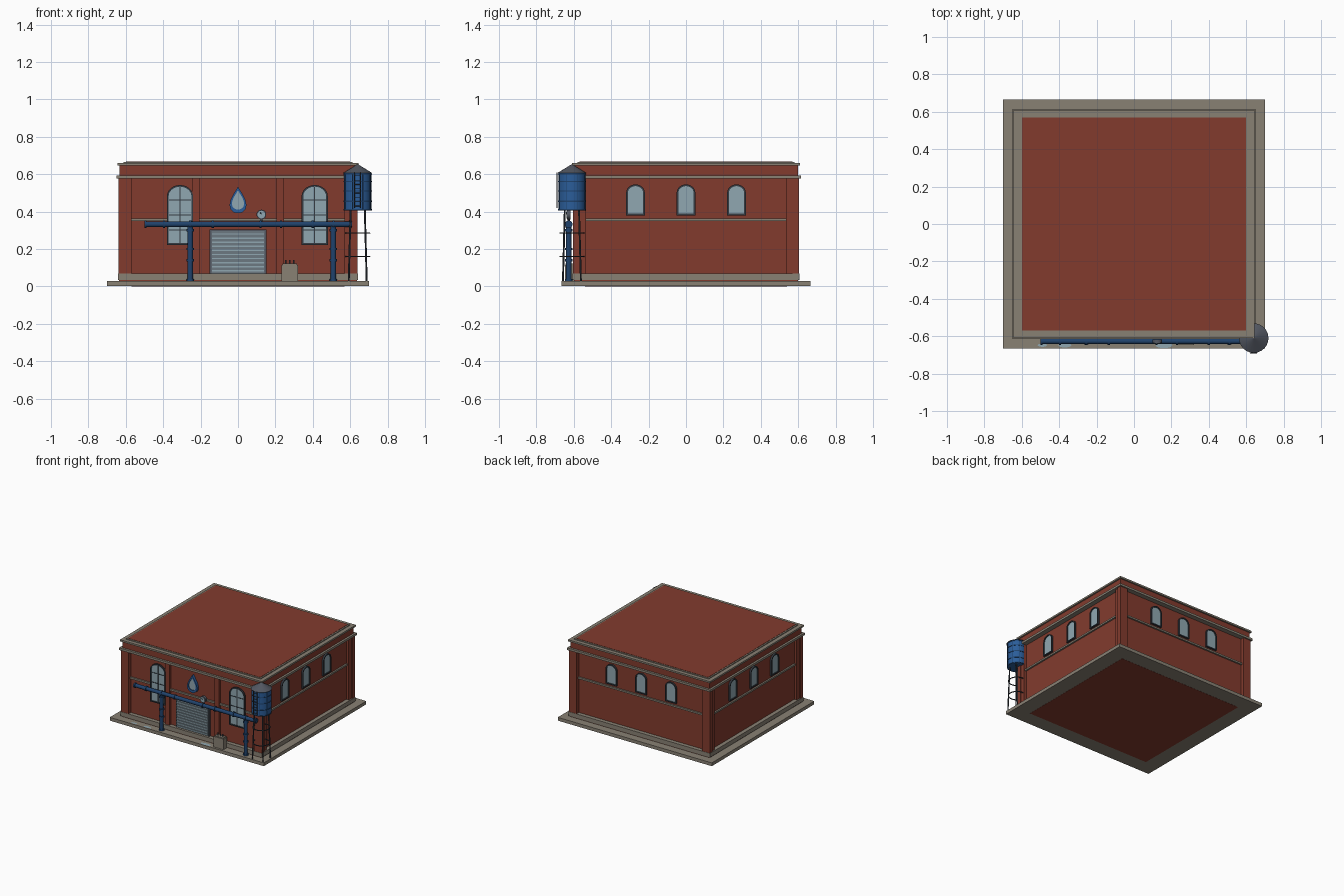
import bpy, bmesh, math
from mathutils import Vector

cube = bpy.data.objects.get("Cube")
if cube:
    bpy.data.objects.remove(cube, do_unlink=True)


def material(name, r, g, b):
    m = bpy.data.materials.new(name)
    m.use_nodes = True
    m.diffuse_color = (r, g, b, 1)
    m.node_tree.nodes["Principled BSDF"].inputs["Base Color"].default_value = (r, g, b, 1)
    return m


BRICK = material("brick red", .225, .044, .027)
STONE = material("stone", .25, .22, .175)
BLUE = material("tank blue", .024, .11, .32)
PIPE = material("pipe blue", .014, .055, .15)
GLASS = material("pale glass", .28, .39, .44)
DARK = material("dark metal", .035, .043, .055)
SLATE = material("slate grey", .085, .095, .12)
SLAT = material("shutter grey", .15, .19, .22)


def finish(name, bm, mat, smooth=False, loc=(0, 0, 0), turn=0):
    bmesh.ops.recalc_face_normals(bm, faces=bm.faces)
    me = bpy.data.meshes.new(name)
    bm.to_mesh(me)
    bm.free()
    me.materials.append(mat)
    ob = bpy.data.objects.new(name, me)
    bpy.context.collection.objects.link(ob)
    ob.location = loc
    ob.rotation_euler.z = turn
    if smooth:
        bpy.ops.object.select_all(action='DESELECT')
        ob.select_set(True)
        bpy.context.view_layer.objects.active = ob
        bpy.ops.object.shade_smooth_by_angle()
    return ob


def box(name, mat, x0, x1, y0, y1, z0, z1, loc=(0, 0, 0), turn=0):
    bm = bmesh.new()
    bmesh.ops.create_cube(bm, size=1)
    for v in bm.verts:
        v.co = ((x0 + x1) / 2 + v.co.x * (x1 - x0),
                (y0 + y1) / 2 + v.co.y * (y1 - y0),
                (z0 + z1) / 2 + v.co.z * (z1 - z0))
    return finish(name, bm, mat, loc=loc, turn=turn)


def block(name, mat, hx, hy, z0, z1):
    return box(name, mat, -hx, hx, -hy, hy, z0, z1)


def rod(name, mat, a, b, r, r2=None, sides=16):
    a, b = Vector(a), Vector(b)
    d = b - a
    bm = bmesh.new()
    bmesh.ops.create_cone(bm, cap_ends=True, segments=sides, radius1=r,
                          radius2=r if r2 is None else r2, depth=d.length)
    bm.transform(d.to_track_quat('Z', 'Y').to_matrix().to_4x4())
    bmesh.ops.translate(bm, verts=bm.verts, vec=(a + b) / 2)
    return finish(name, bm, mat, smooth=True)


def plate(name, mat, outline, depth, loc, turn=0):
    # solid plate standing upright, front towards local -y
    bm = bmesh.new()
    face = bm.faces.new([bm.verts.new((u, 0, v)) for u, v in outline])
    out = bmesh.ops.extrude_face_region(bm, geom=[face])["geom"]
    moved = [g for g in out if isinstance(g, bmesh.types.BMVert)]
    bmesh.ops.translate(bm, verts=moved, vec=(0, -depth, 0))
    return finish(name, bm, mat, loc=loc, turn=turn)


def rim(name, mat, outer, inner, depth, loc, turn=0):
    # raised border between two outlines of equal length
    bm = bmesh.new()
    rows = [[bm.verts.new((u, y, v)) for u, v in line]
            for line, y in ((outer, 0), (outer, -depth), (inner, -depth), (inner, 0))]
    n = len(outer)
    for k in range(4):
        p, q = rows[k], rows[(k + 1) % 4]
        for i in range(n):
            j = (i + 1) % n
            bm.faces.new((p[i], p[j], q[j], q[i]))
    return finish(name, bm, mat, loc=loc, turn=turn)


def arch(w, h, rise, inset=0):
    a, top = w / 2 - inset, h - rise
    pts = [(-a, inset), (a, inset)]
    pts += [(a * math.cos(t * math.pi / 12), top + (rise - inset) * math.sin(t * math.pi / 12))
            for t in range(13)]
    return pts


def arched_window(name, w, h, rise, loc, turn=0, bars=0):
    rim(name + "_frame", DARK, arch(w, h, rise), arch(w, h, rise, .009), .014, loc, turn)
    plate(name + "_glass", GLASS, arch(w, h, rise, .006), .007, loc, turn)
    if bars:
        box(name + "_mullion", DARK, -.003, .003, -.011, 0, .01, h - .01, loc, turn)
        for k in range(1, bars + 1):
            z = h * k / (bars + 1)
            box(f"{name}_bar_{k}", DARK, -w / 2 + .01, w / 2 - .01, -.011, 0,
                z - .002, z + .002, loc, turn)


# Ground, walls and roof
box("ground_slab", STONE, -.70, .70, -.665, .665, .001, .028)
block("building_floor", BRICK, .57, .54, 0, .02)
block("walls", BRICK, .61, .575, .02, .58)
block("plinth", STONE, .642, .607, .034, .068)
block("plinth_footing", BRICK, .635, .60, .02, .035)
block("cornice", STONE, .65, .615, .576, .594)
block("parapet", BRICK, .633, .598, .594, .646)
block("parapet_cap", STONE, .645, .61, .646, .66)
block("roof_curb", STONE, .612, .58, .66, .666)
block("roof", BRICK, .60, .57, .66, .668)

# Corner piers, with a slim step on each side
for sx in (-1, 1):
    for sy in (-1, 1):
        xs, ys = sorted((sx * .57, sx * .64)), sorted((sy * .57, sy * .605))
        box("corner_pier", BRICK, *xs, *ys, .06, .58)
        xs, ys = sorted((sx * .60, sx * .632)), sorted((sy * .535, sy * .58))
        box("corner_pier_step", BRICK, *xs, *ys, .06, .58)
    box("front_pilaster", BRICK, sx * .225 - .02, sx * .225 + .02, -.597, -.57, .06, .58)

# String courses on all four sides
for s in (-1, 1):
    box("long_string_course", STONE, -.57, .57, s * .58 - .008, s * .58 + .008, .35, .364)
    box("side_string_course", STONE, s * .615 - .008, s * .615 + .008, -.535, .535, .35, .364)

# Small arched windows on the sides and back, tall ones on the front
for p in (-.27, 0, .27):
    arched_window("left_window", .10, .165, .045, (.61, p, .38), math.pi / 2)
    arched_window("right_window", .10, .165, .045, (-.61, p, .38), -math.pi / 2)
    arched_window("back_window", .10, .165, .045, (p, .575, .38), math.pi)
for x in (-.31, .41):
    arched_window("front_window", .14, .32, .06, (x, -.588, .222), bars=3)

# Roller shutter
box("shutter_frame", SLATE, -.152, .152, -.588, -.57, .068, .305)
box("shutter_back", SLAT, -.143, .143, -.591, -.57, .07, .296)
for k in range(10):
    z = .08 + k * .0218
    box("shutter_slat", GLASS, -.14, .14, -.597, -.58, z, z + .007)


# Water drop sign
def drop(s):
    pts = []
    for k in range(32):
        t = 2 * math.pi * k / 32
        pts.append((s * .056 * math.sin(t) * math.sin(t / 2) ** 1.3 * 1.1,
                    s * .071 * math.cos(t)))
    return pts


rim("drop_sign_border", BLUE, drop(1), drop(.72), .022, (0, -.575, .462))
plate("drop_sign_face", GLASS, drop(.75), .015, (0, -.575, .462))

# Main pipe with collars and two down pipes
PY, PZ = -.627, .332
rod("main_pipe", PIPE, (-.50, PY, PZ), (.61, PY, PZ), .015)
for x in (-.495, -.395, -.255, -.135, .12, .23, .40, .51, .60):
    rod("pipe_collar", PIPE, (x - .006, PY, PZ), (x + .006, PY, PZ), .02)
for x in (-.255, .51):
    rod("down_pipe", PIPE, (x, PY, .028), (x, PY, PZ), .0145)
    for z in (.034, .14, .20, .30):
        rod("down_pipe_collar", PIPE, (x, PY, z - .006), (x, PY, z + .006), .02)

# Pressure gauge
rod("gauge_stem", DARK, (.125, PY, PZ), (.125, PY, .37), .006)
rod("gauge_case", SLATE, (.125, PY - .01, .384), (.125, PY + .01, .384), .026, sides=24)
rod("gauge_dial", GLASS, (.125, PY - .013, .384), (.125, PY - .008, .384), .02, sides=24)
rod("gauge_needle", DARK, (.125, PY - .014, .384), (.118, PY - .014, .396), .002, sides=6)

# Utility box with terminals
box("utility_box", STONE, .232, .322, -.648, -.60, .028, .115)
box("utility_box_lid", STONE, .238, .316, -.643, -.605, .115, .121)
for x in (.255, .277, .299):
    rod("terminal", SLATE, (x, -.625, .12), (x, -.625, .142), .004, sides=8)

# Puddles
for x, r in ((-.49, .025), (-.37, .035), (.16, .045)):
    bm = bmesh.new()
    bmesh.ops.create_circle(bm, cap_ends=True, segments=20, radius=r)
    bmesh.ops.scale(bm, vec=(1, .35, 1), verts=bm.verts)
    finish("puddle", bm, GLASS, loc=(x, -.648, .03))

# Water tank on its stand
TX, TY = .64, -.61
rod("tank", BLUE, (TX, TY, .405), (TX, TY, .605), .073, sides=24)
rod("tank_roof", SLATE, (TX, TY, .605), (TX, TY, .652), .079, .003, sides=24)
for z in (.41, .455, .51, .56, .60):
    rod("tank_band", PIPE, (TX, TY, z - .003), (TX, TY, z + .003), .0755, sides=24)
for k in range(8):
    a = math.pi * (k + .5) / 4
    x, y = TX + .073 * math.cos(a), TY + .073 * math.sin(a)
    rod("tank_seam", PIPE, (x, y, .406), (x, y, .604), .002, sides=6)
for sx in (-1, 1):
    for sy in (-1, 1):
        rod("tank_leg", DARK, (TX + sx * .048, TY + sy * .048, .028),
            (TX + sx * .038, TY + sy * .038, .41), .005, sides=8)
    rod("ladder_rail", DARK, (TX + sx * .016, TY - .08, .42),
        (TX + sx * .016, TY - .08, .61), .003, sides=6)
for k in range(8):
    z = .43 + k * .023
    rod("ladder_rung", DARK, (TX - .016, TY - .08, z), (TX + .016, TY - .08, z), .002, sides=6)
for z in (.16, .285):
    bpy.ops.mesh.primitive_torus_add(location=(TX, TY, z), major_radius=.064, minor_radius=.004,
                                     major_segments=24, minor_segments=6)
    hoop = bpy.context.object
    hoop.name = "stand_hoop"
    hoop.data.materials.append(DARK)
